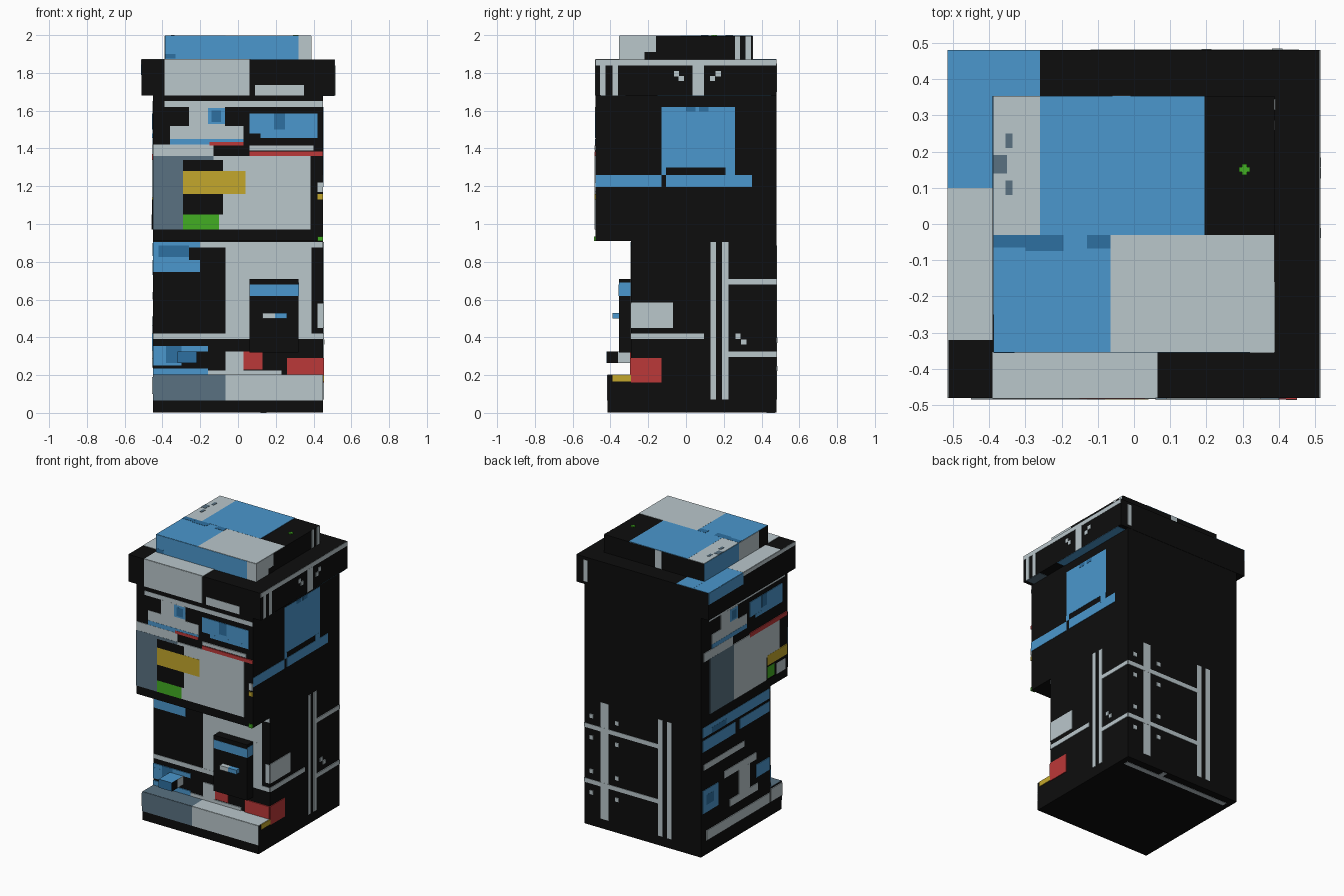
import bpy, bmesh
from mathutils import Vector

if "Cube" in bpy.data.objects:
    bpy.data.objects.remove(bpy.data.objects["Cube"], do_unlink=True)

# Flat colours, keyed by a short letter code
PALETTE = {
    "k": ("black", (0.004, 0.004, 0.004)),
    "g": ("light_grey", (0.49, 0.57, 0.60)),
    "s": ("slate_grey", (0.10, 0.165, 0.22)),
    "b": ("blue", (0.07, 0.31, 0.61)),
    "d": ("dark_blue", (0.027, 0.162, 0.355)),
    "r": ("red", (0.50, 0.04, 0.04)),
    "y": ("yellow", (0.55, 0.39, 0.025)),
    "n": ("green", (0.055, 0.42, 0.016)),
}
MATS = {}
for code, (name, rgb) in PALETTE.items():
    m = bpy.data.materials.new(name)
    m.use_nodes = True
    m.diffuse_color = (*rgb, 1)
    bsdf = m.node_tree.nodes["Principled BSDF"]
    bsdf.inputs["Base Color"].default_value = (*rgb, 1)
    bsdf.inputs["Roughness"].default_value = 0.8
    MATS[code] = m
CODES = list(PALETTE)


def add_box(bm, lo, hi, mat=0):
    geo = bmesh.ops.create_cube(bm, size=1)
    for v in geo["verts"]:
        v.co = Vector([(a + b) / 2 + c * (b - a) for a, b, c in zip(lo, hi, v.co)])
    for f in {f for v in geo["verts"] for f in v.link_faces}:
        f.material_index = mat


def finish(name, bm):
    bmesh.ops.recalc_face_normals(bm, faces=bm.faces)
    me = bpy.data.meshes.new(name)
    bm.to_mesh(me)
    bm.free()
    for c in CODES:
        me.materials.append(MATS[c])
    ob = bpy.data.objects.new(name, me)
    bpy.context.collection.objects.link(ob)
    return ob


def block(name, lo, hi, code="k"):
    bm = bmesh.new()
    add_box(bm, lo, hi, CODES.index(code))
    return finish(name, bm)


# Maps (across, up, outward) on each side to x, y, z
SIDES = {
    "front": lambda u, v, n: (u, -n, v),
    "back": lambda u, v, n: (u, n, v),
    "right": lambda u, v, n: (n, u, v),
    "left": lambda u, v, n: (-n, -u, v),
    "top": lambda u, v, n: (u, v, n),
    "under": lambda u, v, n: (u, v, -n),
}


def plates(name, side, depth, rects):
    """Thin coloured plates on one side; later ones lie over earlier ones."""
    bm = bmesh.new()
    to = SIDES[side]
    for i, (c, u0, u1, v0, v1) in enumerate(rects):
        p = to(u0, v0, depth - 0.001)
        q = to(u1, v1, depth + 0.002 + 0.0003 * i)
        add_box(bm, [min(a) for a in zip(p, q)], [max(a) for a in zip(p, q)], CODES.index(c))
    return finish(name, bm)


def dots(pairs, r=0.014):
    return [("g", u - r, u + r, v - r, v + r) for u, v in pairs]


# Main volumes
block("lower_cabinet", (-0.45, -0.29, 0.003), (0.45, 0.478, 0.91))
block("upper_cabinet", (-0.45, -0.478, 0.91), (0.45, 0.478, 1.69))
block("base_tray", (-0.45, -0.415, 0.003), (0.45, -0.28, 0.2))
block("collar", (-0.512, -0.48, 1.68), (0.512, 0.48, 1.87))
block("cap", (-0.387, -0.353, 1.86), (0.387, 0.353, 1.995))
block("coin_column", (0.06, -0.355, 0.32), (0.32, -0.28, 0.71))
block("handle_left", (0.13, -0.39, 0.5), (0.195, -0.35, 0.53), "g")
block("handle_right", (0.195, -0.39, 0.5), (0.26, -0.35, 0.53), "b")
block("dispenser_box", (-0.32, -0.418, 0.265), (-0.22, -0.28, 0.325), "b")
plates("dispenser_front", "front", 0.418, [("d", -0.32, -0.22, 0.265, 0.325)])
plates("dispenser_side", "right", -0.22, [("k", -0.418, -0.36, 0.265, 0.325),
                                          ("g", -0.36, -0.29, 0.265, 0.325)])
plates("column_band", "front", 0.355, [("b", 0.06, 0.32, 0.62, 0.68)])
plates("column_band_side", "right", 0.32, [("b", -0.355, -0.29, 0.62, 0.69)])

# Cap colours
plates("cap_top_panels", "top", 1.995, [
    ("b", -0.387, -0.065, -0.353, -0.03), ("g", -0.065, 0.387, -0.353, -0.03),
    ("g", -0.387, -0.26, -0.03, 0.353), ("b", -0.26, 0.195, -0.03, 0.353),
    ("d", -0.3, -0.195, -0.075, -0.03), ("d", -0.387, -0.3, -0.065, -0.03),
    ("d", -0.13, -0.065, -0.068, -0.03), ("s", -0.387, -0.35, 0.14, 0.19),
    ("s", -0.355, -0.335, 0.21, 0.25), ("s", -0.355, -0.335, 0.08, 0.12),
    ("n", 0.29, 0.32, 0.143, 0.157), ("n", 0.298, 0.312, 0.135, 0.165)])
plates("cap_front_panels", "front", 0.353, [
    ("b", -0.387, 0.32, 1.87, 1.995), ("g", 0.32, 0.387, 1.87, 1.995),
    ("d", -0.387, -0.33, 1.875, 1.9)])
plates("cap_right_panels", "right", 0.387, [
    ("g", -0.353, -0.16, 1.87, 1.995), ("k", -0.22, -0.16, 1.87, 1.91),
    ("g", 0.26, 0.285, 1.87, 1.995), ("g", 0.315, 0.345, 1.87, 1.995)])
plates("cap_left_panels", "left", 0.387, [
    ("b", -0.353, 0.03, 1.87, 1.995), ("g", 0.03, 0.25, 1.87, 1.995)])
plates("cap_back_strip", "back", 0.353, [("g", -0.06, -0.01, 1.87, 1.995)])

# Collar colours
plates("collar_top_panels", "top", 1.87, [
    ("b", -0.512, -0.39, 0.1, 0.48), ("b", -0.39, -0.26, 0.353, 0.48),
    ("g", -0.512, -0.39, -0.32, 0.1), ("g", -0.39, 0.065, -0.48, -0.353)])
plates("collar_front_panels", "front", 0.48, [
    ("g", -0.39, 0.06, 1.68, 1.87), ("g", 0.09, 0.35, 1.68, 1.735)])
plates("collar_right_trim", "right", 0.512, [
    ("g", -0.48, 0.48, 1.84, 1.87), ("g", -0.455, -0.425, 1.68, 1.84),
    ("g", -0.39, -0.36, 1.68, 1.84), ("g", 0.035, 0.095, 1.68, 1.84)]
    + dots([(-0.05, 1.795), (-0.025, 1.77), (0.14, 1.77), (0.17, 1.795)]))
plates("collar_left_panels", "left", 0.512, [
    ("b", -0.48, -0.1, 1.79, 1.87), ("g", -0.1, 0.48, 1.845, 1.87)])
plates("collar_under_panels", "under", -1.68, [
    ("b", 0.45, 0.512, -0.15, 0.45), ("s", 0.45, 0.512, -0.45, -0.32)])

# Signage and buttons shared by the front and left faces of the upper cabinet
UPPER = [
    ("g", -0.39, 0.45, 1.62, 1.65), ("g", -0.36, 0.03, 1.45, 1.52),
    ("g", -0.26, -0.07, 1.52, 1.62), ("b", -0.16, -0.07, 1.53, 1.615),
    ("d", -0.14, -0.09, 1.54, 1.6), ("b", -0.36, 0.03, 1.42, 1.45),
    ("b", 0.06, 0.42, 1.48, 1.585), ("b", 0.12, 0.42, 1.455, 1.48),
    ("d", 0.19, 0.25, 1.5, 1.585),
]
plates("upper_front_panels", "front", 0.478, UPPER + [
    ("g", -0.45, -0.13, 1.36, 1.42), ("r", -0.15, 0.03, 1.415, 1.435),
    ("g", -0.13, 0.385, 0.97, 1.36), ("s", -0.45, -0.13, 0.97, 1.36),
    ("k", -0.29, -0.08, 1.05, 1.34), ("y", -0.29, 0.04, 1.16, 1.28),
    ("n", -0.29, -0.1, 0.97, 1.05), ("r", 0.06, 0.45, 1.36, 1.385),
    ("g", 0.06, 0.4, 1.39, 1.415), ("g", 0.42, 0.45, 1.17, 1.22),
    ("y", 0.42, 0.45, 1.13, 1.16), ("n", 0.42, 0.45, 0.91, 0.935)])
plates("upper_left_panels", "left", 0.45, UPPER + [
    ("g", -0.45, -0.13, 1.36, 1.42), ("s", -0.38, -0.12, 0.97, 1.36),
    ("g", -0.12, 0.39, 0.97, 1.36), ("r", 0.06, 0.47, 1.34, 1.37),
    ("k", 0.24, 0.47, 0.97, 1.13), ("y", 0.25, 0.47, 1.07, 1.14),
    ("n", 0.25, 0.33, 0.98, 1.06), ("g", 0.35, 0.45, 0.97, 1.05)])

# Lower front
plates("lower_front_panels", "front", 0.29, [
    ("g", -0.2, 0.45, 0.875, 0.905), ("g", -0.065, 0.06, 0.39, 0.88),
    ("g", 0.06, 0.39, 0.71, 0.88), ("g", 0.32, 0.39, 0.39, 0.71),
    ("g", -0.45, 0.06, 0.39, 0.42), ("g", 0.39, 0.45, 0.39, 0.42),
    ("g", 0.42, 0.45, 0.45, 0.58),
    ("b", -0.45, -0.2, 0.875, 0.905), ("b", -0.45, -0.26, 0.81, 0.875),
    ("b", -0.45, -0.2, 0.745, 0.81), ("d", -0.42, -0.26, 0.825, 0.885),
    ("b", -0.45, -0.16, 0.325, 0.355), ("b", -0.45, -0.3, 0.25, 0.325),
    ("b", -0.45, -0.16, 0.2, 0.235), ("d", -0.38, -0.3, 0.265, 0.355),
    ("g", -0.065, 0.03, 0.2, 0.325), ("g", -0.16, 0.23, 0.2, 0.225),
    ("r", 0.03, 0.13, 0.23, 0.325), ("r", 0.26, 0.45, 0.2, 0.29)])

# Tray
for name, side, depth, lo, hi in (("tray_front_band", "front", 0.415, 0.065, 0.2),
                                  ("tray_top_band", "top", 0.2, -0.415, -0.29)):
    plates(name, side, depth, [("s", -0.45, -0.065, lo, hi), ("g", -0.065, 0.45, lo, hi)])

# Lower left face
plates("lower_left_panels", "left", 0.45, [
    ("b", -0.46, 0.28, 0.83, 0.9), ("b", -0.46, -0.1, 0.73, 0.81),
    ("b", -0.05, 0.28, 0.74, 0.81), ("d", -0.36, -0.2, 0.83, 0.87),
    ("g", -0.45, 0.0, 0.6, 0.64), ("b", -0.46, -0.29, 0.3, 0.46),
    ("d", -0.42, -0.34, 0.35, 0.42), ("g", -0.22, 0.13, 0.46, 0.51),
    ("g", -0.06, 0.06, 0.29, 0.46), ("g", -0.16, 0.15, 0.24, 0.29),
    ("b", 0.13, 0.28, 0.33, 0.42), ("g", -0.42, 0.28, 0.1, 0.17),
    ("g", 0.29, 0.415, 0.1, 0.19)])

# Pipes wrapping the right and back faces
plates("right_panels", "right", 0.45, [
    ("b", -0.13, 0.26, 1.3, 1.62), ("b", -0.478, -0.13, 1.195, 1.26),
    ("b", -0.105, 0.35, 1.195, 1.26), ("b", -0.13, -0.105, 1.26, 1.3),
    ("b", 0.21, 0.26, 1.25, 1.3), ("d", 0.0, 0.05, 1.595, 1.62),
    ("d", 0.07, 0.12, 1.595, 1.62),
    ("g", -0.29, -0.07, 0.45, 0.585), ("g", -0.29, 0.095, 0.39, 0.42),
    ("r", -0.29, -0.13, 0.16, 0.29), ("y", -0.39, -0.29, 0.165, 0.2),
    ("g", 0.13, 0.16, 0.07, 0.905), ("g", 0.19, 0.225, 0.07, 0.905),
    ("g", 0.225, 0.478, 0.68, 0.71), ("g", 0.225, 0.478, 0.295, 0.325)]
    + dots([(0.275, 0.405), (0.305, 0.375)]))
plates("back_pipes", "back", 0.478, [
    ("g", 0.265, 0.325, 0.07, 0.885), ("g", -0.155, -0.12, 0.07, 0.885),
    ("g", -0.225, -0.19, 0.07, 0.885), ("g", -0.12, 0.45, 0.68, 0.71),
    ("g", -0.12, 0.45, 0.295, 0.325)]
    + dots([(x, z + s) for x in (0.2, 0.395) for z in (0.695, 0.31) for s in (-0.075, 0.075)]))
plates("collar_back_strip", "back", 0.48, [("g", 0.425, 0.455, 1.7, 1.85)])
plates("under_pipe", "under", -0.003, [
    ("g", -0.41, 0.41, 0.39, 0.425), ("g", 0.12, 0.15, 0.425, 0.47)])
